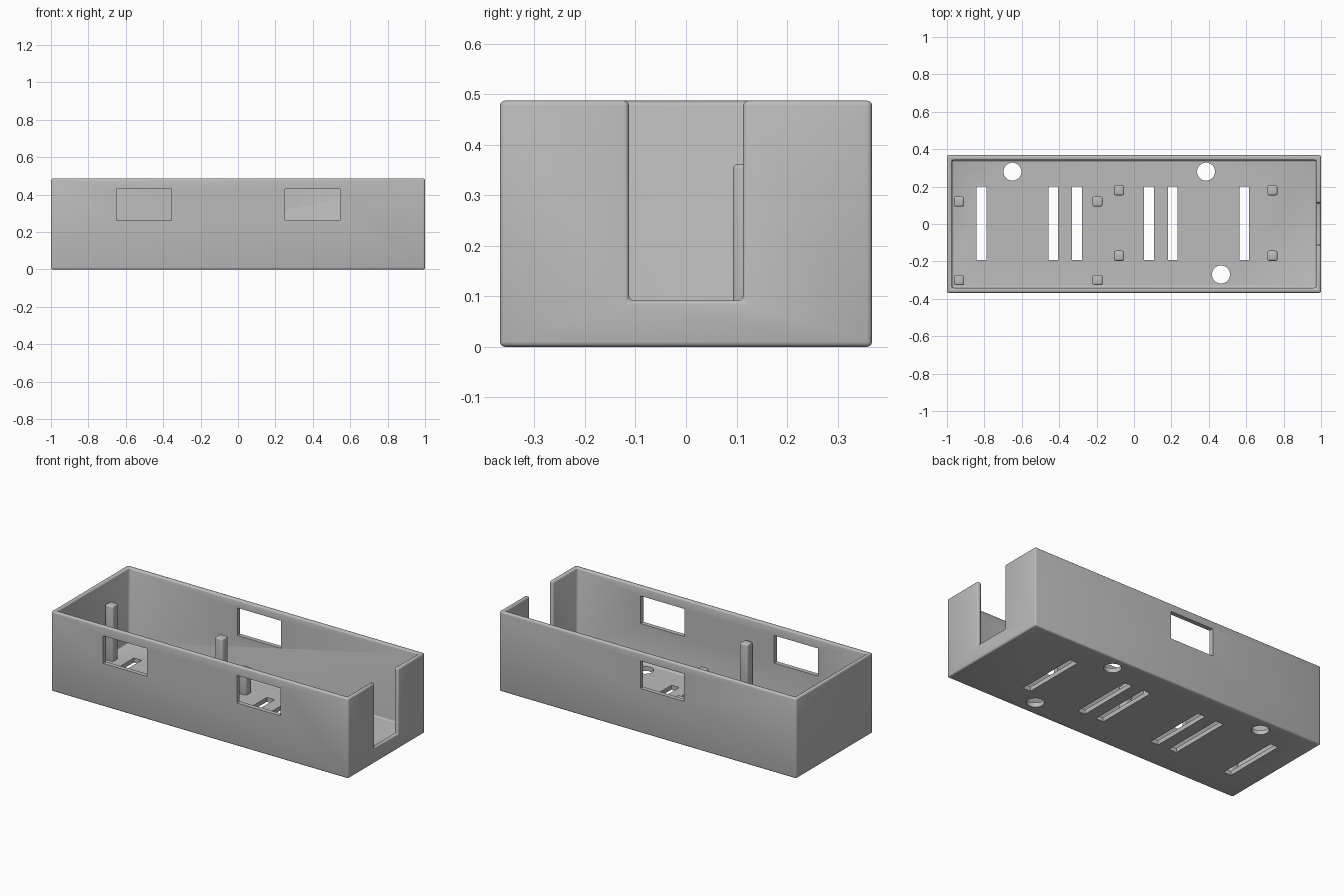
import bpy

old = bpy.data.objects.get("Cube")
if old:
    bpy.data.objects.remove(old, do_unlink=True)

W, D, H, T = 1.0, 0.368, 0.487, 0.027   # half width, half depth, height, wall

grey = bpy.data.materials.new("light grey plastic")
COLOUR = (0.5, 0.5, 0.5, 1)
grey.use_nodes = True
grey.diffuse_color = COLOUR
grey.node_tree.nodes["Principled BSDF"].inputs["Base Color"].default_value = COLOUR


def box(name, x0, x1, y0, y1, z0, z1):
    bpy.ops.mesh.primitive_cube_add(size=1, location=((x0 + x1) / 2, (y0 + y1) / 2, (z0 + z1) / 2))
    ob = bpy.context.object
    ob.name = name
    ob.scale = (x1 - x0, y1 - y0, z1 - z0)
    bpy.ops.object.transform_apply(location=False, rotation=False, scale=True)
    return ob


def apply(ob, mod):
    bpy.ops.object.select_all(action='DESELECT')
    bpy.context.view_layer.objects.active = ob
    ob.select_set(True)
    bpy.ops.object.modifier_apply(modifier=mod.name)


def cut(ob, cutter):
    mod = ob.modifiers.new("cut", 'BOOLEAN')
    mod.operation = 'DIFFERENCE'
    mod.solver = 'EXACT'
    mod.object = cutter
    apply(ob, mod)
    bpy.data.objects.remove(cutter, do_unlink=True)


def soften(ob, width):
    mod = ob.modifiers.new("soft edges", 'BEVEL')
    mod.width = width
    mod.segments = 3
    mod.limit_method = 'ANGLE'
    apply(ob, mod)


def finish(ob):
    ob.data.materials.clear()
    ob.data.materials.append(grey)
    bpy.ops.object.select_all(action='DESELECT')
    bpy.context.view_layer.objects.active = ob
    ob.select_set(True)
    bpy.ops.object.shade_smooth_by_angle()


# Open tray with an end notch, edges rounded before the sharp openings
tray = box("tray", -W, W, -D, D, 0, H)
cut(tray, box("cavity", -W + T, W - T, -D + T, D - T, T, 1))
cut(tray, box("end_notch", 0.9, 1.1, -0.113, 0.113, 0.092, 1))
soften(tray, 0.01)

# Windows: two in the front wall, one in the back wall
for x in (-0.65, 0.25):
    cut(tray, box("front_window", x, x + 0.295, -0.5, -0.3, 0.262, 0.43))
cut(tray, box("back_window", -0.243, 0.05, 0.3, 0.5, 0.27, 0.438))

# Vent slots and screw holes in the floor
for x in (-0.815, -0.432, -0.305, 0.08, 0.207, 0.59):
    cut(tray, box("vent_slot", x - 0.026, x + 0.026, -0.193, 0.2, -0.1, 0.1))
for x, y in ((-0.65, 0.28), (0.385, 0.28), (0.465, -0.27)):
    bpy.ops.mesh.primitive_cylinder_add(vertices=40, radius=0.048, depth=0.3, location=(x, y, 0))
    cut(tray, bpy.context.object)
finish(tray)

# Two sets of four standoff posts, tall on the right and short on the left
for label, xs, ys, top in (("tall_post", (-0.935, -0.195), (0.12, -0.3), 0.362),
                           ("short_post", (-0.08, 0.74), (0.18, -0.17), 0.18)):
    for x in xs:
        for y in ys:
            post = box(label, x - 0.027, x + 0.027, y - 0.027, y + 0.027, T - 0.015, top)
            soften(post, 0.01)
            finish(post)
